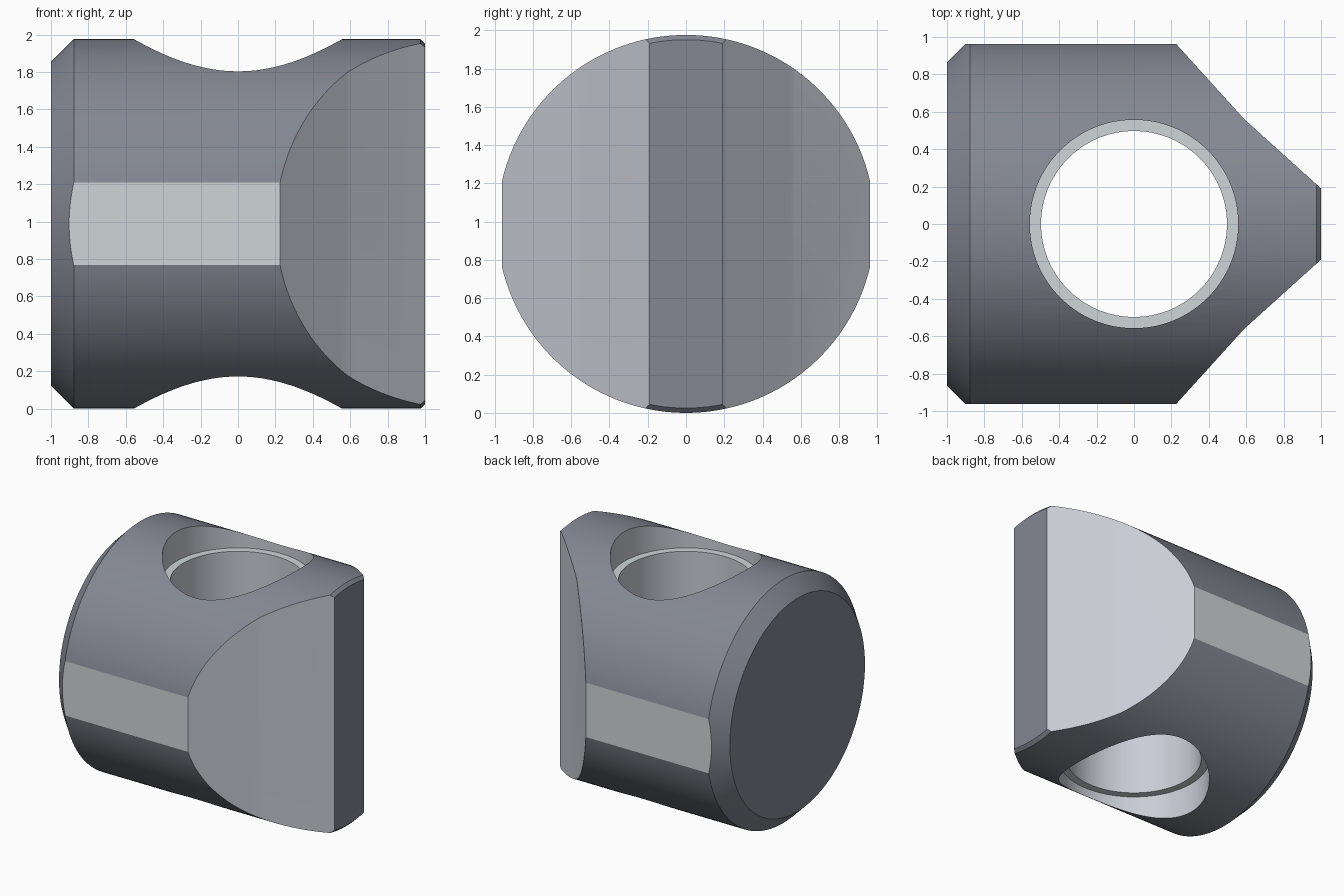
import bpy, bmesh, math

if "Cube" in bpy.data.objects:
    bpy.data.objects.remove(bpy.data.objects["Cube"])

R = 0.988       # barrel radius, also the height of its axis
LEDGE = 0.747   # distance of the bore ledges from the axis


def finish(name, bm):
    bmesh.ops.recalc_face_normals(bm, faces=bm.faces)
    mesh = bpy.data.meshes.new(name)
    bm.to_mesh(mesh)
    bm.free()
    ob = bpy.data.objects.new(name, mesh)
    bpy.context.collection.objects.link(ob)
    return ob


def lathe(name, profile, axis, segments=128):
    """Solid of revolution from (position along axis, radius) pairs."""
    bm = bmesh.new()
    rings = []
    for t, r in profile:
        ring = []
        for i in range(segments):
            a = 2 * math.pi * (i + 0.5) / segments
            u, v = r * math.cos(a), r * math.sin(a)
            ring.append(bm.verts.new((t, u, R + v) if axis == 'X' else (u, v, R + t)))
        rings.append(ring)
    for lo, hi in zip(rings, rings[1:]):
        for i in range(segments):
            j = (i + 1) % segments
            bm.faces.new((lo[i], lo[j], hi[j], hi[i]))
    bm.faces.new(rings[0])
    bm.faces.new(rings[-1])
    return finish(name, bm)


def prism(name, outline, z0, z1):
    bm = bmesh.new()
    face = bm.faces.new([bm.verts.new((x, y, z0)) for x, y in outline])
    ext = bmesh.ops.extrude_face_region(bm, geom=[face])['geom']
    bmesh.ops.translate(bm, vec=(0, 0, z1 - z0),
                        verts=[v for v in ext if isinstance(v, bmesh.types.BMVert)])
    return finish(name, bm)


def boolean(ob, cutter, operation):
    mod = ob.modifiers.new("cut", 'BOOLEAN')
    mod.operation, mod.solver, mod.object = operation, 'EXACT', cutter
    bpy.context.view_layer.objects.active = ob
    bpy.ops.object.modifier_apply(modifier=mod.name)
    bpy.data.objects.remove(cutter)


# Chamfered round barrel lying along x
barrel = lathe("barrel_block", [(-1, R - 0.122), (-0.878, R), (0.975, R), (1, R - 0.025)], 'X')

# Plan outline: side flats and the slightly hollow wedge nose
half = [(-1.2, 0.963), (0.225, 0.963), (0.59, 0.56), (1.0, 0.19), (1.2, 0.19)]
outline = half + [(x, -y) for x, y in reversed(half)]
boolean(barrel, prism("plan_cutter", outline, -0.5, 2.5), 'INTERSECT')

# Vertical through bore with a counterbore at both ends
boolean(barrel, lathe("bore_cutter", [(-1.5, 0.557), (-LEDGE, 0.557), (-LEDGE, 0.497),
                                      (LEDGE, 0.497), (LEDGE, 0.557), (1.5, 0.557)], 'Z'),
        'DIFFERENCE')

# Dark body, lighter wedge and bore, pale flats and ledges
barrel.data.materials.clear()
for name, colour in [("dark_grey", (0.23, 0.245, 0.29)), ("mid_grey", (0.59, 0.61, 0.67)),
                     ("pale_grey", (0.62, 0.66, 0.68))]:
    mat = bpy.data.materials.new(name)
    mat.diffuse_color = (*colour, 1)
    mat.use_nodes = True
    mat.node_tree.nodes["Principled BSDF"].inputs["Base Color"].default_value = mat.diffuse_color
    barrel.data.materials.append(mat)
for p in barrel.data.polygons:
    n, c = p.normal, p.center
    upright = abs(n.z) < 0.01
    flat = abs(n.y) > 0.99 and abs(c.y) > 0.9
    ledge = abs(n.z) > 0.99 and abs(abs(c.z - R) - LEDGE) < 0.01
    wedge = upright and n.x > 0.3 and abs(n.y) > 0.3
    bore = upright and math.hypot(c.x, c.y) < 0.6
    p.material_index = 2 if flat or ledge else 1 if wedge or bore else 0

# Smooth curves, crisp edges
bpy.ops.object.select_all(action='DESELECT')
barrel.select_set(True)
bpy.context.view_layer.objects.active = barrel
bpy.ops.object.shade_smooth_by_angle(angle=math.radians(9))
